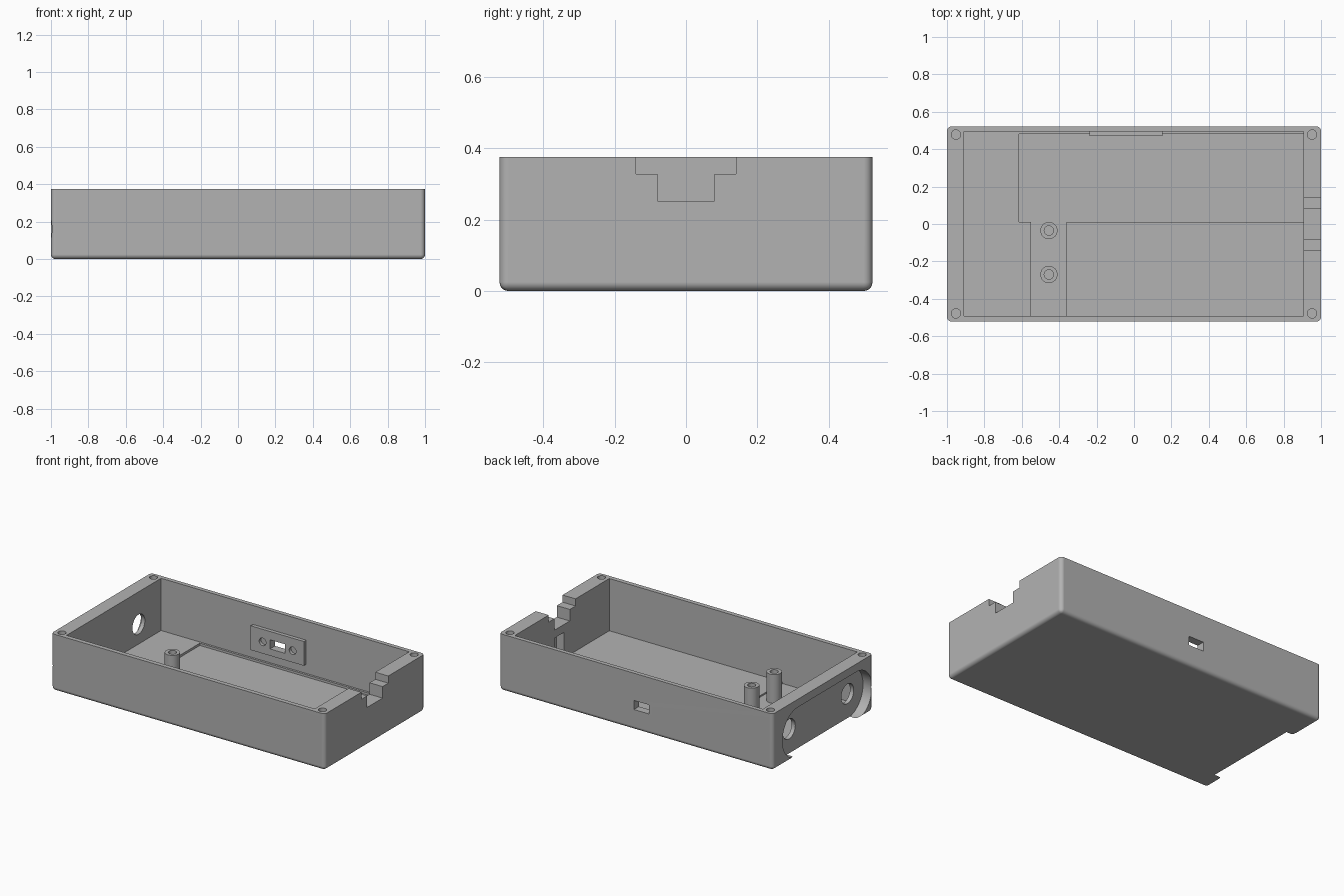
import bpy, bmesh, math
from mathutils import Matrix

cube = bpy.data.objects.get("Cube")
if cube:
    bpy.data.objects.remove(cube, do_unlink=True)

grey = bpy.data.materials.new("plain grey")
grey.use_nodes = True
grey.diffuse_color = (0.45, 0.45, 0.45, 1)
grey.node_tree.nodes["Principled BSDF"].inputs["Base Color"].default_value = (0.45, 0.45, 0.45, 1)


def make(name, bm):
    bmesh.ops.recalc_face_normals(bm, faces=bm.faces)
    mesh = bpy.data.meshes.new(name)
    bm.to_mesh(mesh)
    bm.free()
    mesh.materials.append(grey)
    obj = bpy.data.objects.new(name, mesh)
    bpy.context.collection.objects.link(obj)
    return obj


def block(name, x, y, z, rounded=0):
    """Box between (low, high) pairs; rounds every edge except the rim."""
    bm = bmesh.new()
    bmesh.ops.create_cube(bm, size=1)
    for v in bm.verts:
        v.co = [r[0] if c < 0 else r[1] for c, r in zip(v.co, (x, y, z))]
    if rounded:
        edges = [e for e in bm.edges if min(v.co.z for v in e.verts) < z[1] - 0.01]
        bmesh.ops.bevel(bm, geom=edges, offset=rounded, segments=5,
                        profile=0.5, affect='EDGES')
    return make(name, bm)


def rod(name, centre, radius, length, axis='Z'):
    bm = bmesh.new()
    turn = {'Z': Matrix(), 'X': Matrix.Rotation(math.pi / 2, 4, 'Y'),
            'Y': Matrix.Rotation(math.pi / 2, 4, 'X')}[axis]
    bmesh.ops.create_cone(bm, cap_ends=True, segments=32, radius1=radius, radius2=radius,
                          depth=length, matrix=Matrix.Translation(centre) @ turn)
    return make(name, bm)


def slot(name, x, y_ends, z, radius):
    """Round-ended slot lying across y, cut along x."""
    bm = bmesh.new()
    ring = []
    for y, start in ((y_ends[1], -math.pi / 2), (y_ends[0], math.pi / 2)):
        for i in range(25):
            a = start + math.pi * i / 24
            ring.append(bm.verts.new((x[0], y + radius * math.cos(a), z + radius * math.sin(a))))
    face = bm.faces.new(ring)
    out = bmesh.ops.extrude_face_region(bm, geom=[face])
    for v in out["geom"]:
        if isinstance(v, bmesh.types.BMVert):
            v.co.x = x[1]
    return make(name, bm)


def cut(target, cutters):
    for c in cutters:
        c.hide_render = True
        mod = target.modifiers.new("cut", 'BOOLEAN')
        mod.operation = 'DIFFERENCE'
        mod.solver = 'EXACT'
        mod.object = c
        bpy.context.view_layer.objects.active = target
        bpy.ops.object.modifier_apply(modifier=mod.name)
        bpy.data.objects.remove(c, do_unlink=True)


def finish(obj):
    bpy.ops.object.select_all(action='DESELECT')
    obj.select_set(True)
    bpy.context.view_layer.objects.active = obj
    bpy.ops.object.shade_smooth_by_angle(angle=math.radians(30))
    mod = obj.modifiers.new("even shading", 'WEIGHTED_NORMAL')
    mod.keep_sharp = True


H = 0.375
FLOOR = 0.03
holes_y = (-0.35, 0.26)
hole_z = 0.16

# Enclosure shell with cavity and shallow floor recesses
shell = block("enclosure", (-1, 1), (-0.522, 0.522), (0, H), 0.025)
cutters = [
    block("cavity", (-0.908, 0.905), (-0.492, 0.494), (FLOOR, 1)),
    block("floor_recess", (-0.615, 0.905), (0.01, 0.48), (0.015, 0.1)),
    block("post_recess", (-0.55, -0.362), (-0.492, 0.01), (0.02, 0.1)),
    # stepped cable notch in the right-hand end wall
    block("notch_wide", (0.85, 1.1), (-0.14, 0.14), (0.328, 1)),
    block("notch_deep", (0.85, 1.1), (-0.08, 0.08), (0.252, 1)),
    block("inner_pocket", (0.85, 0.96), (-0.02, 0.08), (0.08, 0.2)),
    # port window through the back wall
    block("port", (-0.095, 0.015), (0.4, 0.6), (0.135, 0.195)),
    # round-ended recess on the outer face of the opposite end
    slot("end_recess", (-1.1, -0.935), holes_y, hole_z, 0.162),
]
cutters += [rod("end_hole", (-0.95, y, hole_z), 0.065, 0.2, 'X') for y in holes_y]
cutters += [rod("corner_hole", (sx * 0.952, sy * 0.478, H), 0.025, 0.11)
            for sx in (-1, 1) for sy in (-1, 1)]
cut(shell, cutters)
finish(shell)

# Connector plate on the inside of the back wall
plate = block("connector_plate", (-0.237, 0.152), (0.47, 0.4945), (0.09, 0.25))
cut(plate, [block("plate_window", (-0.095, 0.015), (0.4, 0.6), (0.135, 0.195))]
    + [rod("plate_hole", (-0.04 + dx, 0.47, 0.167), 0.025, 0.04, 'Y') for dx in (-0.11, 0.11)])
finish(plate)

# Hollow mounting posts
for i, y in enumerate((-0.035, -0.27)):
    post = rod(f"mounting_post_{i + 1}", (-0.455, y, 0.1125), 0.046, 0.195)
    cut(post, [rod("post_bore", (-0.455, y, 0.21), 0.025, 0.2)])
    finish(post)
